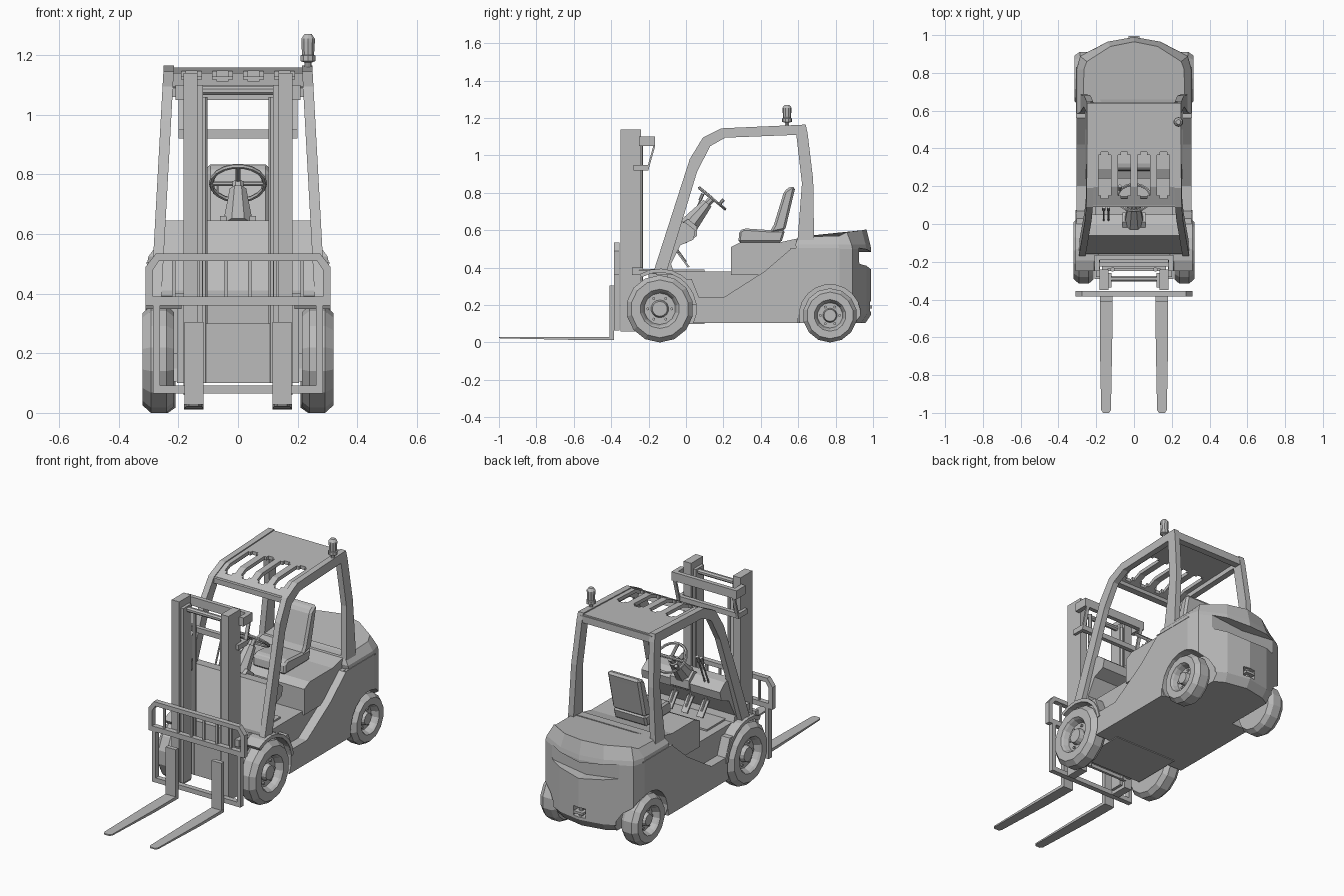
import bpy, bmesh, math
from mathutils import Vector, Matrix

if "Cube" in bpy.data.objects:
    bpy.data.objects.remove(bpy.data.objects["Cube"], do_unlink=True)

GREY = (0.5, 0.5, 0.5, 1)
mat = bpy.data.materials.new("plain grey")
mat.use_nodes = True
mat.diffuse_color = GREY
mat.node_tree.nodes["Principled BSDF"].inputs["Base Color"].default_value = GREY


def finish(name, bm, mirror=False):
    """Turn a bmesh into an object, optionally with its copy at -x."""
    if mirror:
        copy = bmesh.ops.duplicate(bm, geom=bm.verts[:] + bm.edges[:] + bm.faces[:])["geom"]
        for v in copy:
            if isinstance(v, bmesh.types.BMVert):
                v.co.x = -v.co.x
    bmesh.ops.recalc_face_normals(bm, faces=bm.faces[:])
    me = bpy.data.meshes.new(name)
    bm.to_mesh(me)
    bm.free()
    me.materials.append(mat)
    ob = bpy.data.objects.new(name, me)
    bpy.context.collection.objects.link(ob)
    return ob


def loft(name, rings, mirror=False):
    """Skin a list of closed rings and cap the ends."""
    bm = bmesh.new()
    rows = [[bm.verts.new(p) for p in r] for r in rings]
    n = len(rows[0])
    for a, b in zip(rows, rows[1:]):
        for i in range(n):
            j = (i + 1) % n
            bm.faces.new((a[i], a[j], b[j], b[i]))
    bm.faces.new(rows[0])
    bm.faces.new(rows[-1])
    return finish(name, bm, mirror)


def side(name, pts, lo, hi, mirror=False, lean=0):
    """Extrude a (y, z) outline from x = lo to hi; lean spreads it downward."""
    return loft(name, [[(x + s * lean * (1.15 - z), y, z) for y, z in pts]
                       for x, s in ((lo, -1 if lo < 0 else 1), (hi, 1))], mirror)


def front(name, pts, lo, hi, mirror=False):
    """Extrude an (x, z) outline from y = lo to hi."""
    return loft(name, [[(x, y, z) for x, z in pts] for y in (lo, hi)], mirror)


def box(name, x, y, z, mirror=False):
    return side(name, [(y[0], z[0]), (y[1], z[0]), (y[1], z[1]), (y[0], z[1])], *x, mirror)


def lathe(name, origin, axis, profile, seg=10, mirror=False, turn=0.5):
    """Spin (radius, distance) points about an axis."""
    rot = Vector(axis).to_track_quat('Z', 'Y')
    ring = lambda r, t: [Vector(origin) + rot @ Vector((r * math.cos(a), r * math.sin(a), t))
                         for a in ((i + turn) * math.tau / seg for i in range(seg))]
    return loft(name, [ring(r, t) for r, t in profile], mirror)


def rod(name, a, b, r, mirror=False, seg=8, r2=None):
    d = Vector(b) - Vector(a)
    return lathe(name, a, d, [(r, 0), (r2 or r, d.length)], seg, mirror)


def apply(ob, mod):
    bpy.context.view_layer.objects.active = ob
    bpy.ops.object.modifier_apply(modifier=mod.name)


def cut(ob, cutter):
    mod = ob.modifiers.new("cut", 'BOOLEAN')
    mod.operation, mod.solver, mod.object = 'DIFFERENCE', 'EXACT', cutter
    apply(ob, mod)
    bpy.data.objects.remove(cutter, do_unlink=True)


def bevel(ob, width, seg=1):
    mod = ob.modifiers.new("bevel", 'BEVEL')
    mod.width, mod.segments = width, seg
    apply(ob, mod)


# Wheels with recessed rims, hubs and bolts
for label, y, r, x in (("front", -0.14, 0.18, 0.215), ("rear", 0.77, 0.145, 0.21)):
    w, rim = 0.105, r * 0.53
    lathe(label + "_wheels", (x, y, r), (1, 0, 0),
          [(rim, 0), (r * 0.88, 0), (r, 0.025), (r, w - 0.028), (r * 0.86, w), (rim * 1.1, w),
           (rim, w - 0.012), (rim * 0.88, w - 0.04), (rim * 0.5, w - 0.04), (rim * 0.42, w - 0.015)],
          14, True)
    for k in range(6):
        a = k * math.tau / 6
        p = Vector((x + w - 0.042, y + rim * 0.67 * math.cos(a), r + rim * 0.67 * math.sin(a)))
        rod(f"{label}_bolts", p, p + Vector((0.012, 0, 0)), 0.008, True, 6)

# Front chassis, fenders, floor and side sills
box("front_chassis", (-0.205, 0.205), (-0.2, 0.1), (0.1, 0.39))
arc = [math.radians(a) for a in range(8, 121, 16)]
side("front_fenders", [(-0.14 + r * math.cos(a), 0.18 + r * math.sin(a))
     for r, seq in ((0.215, arc), (0.195, arc[::-1])) for a in seq], 0.19, 0.31, True)
sill = side("side_sills", [(0, 0.105), (0.6, 0.105), (0.6, 0.5), (0.56, 0.5), (0.42, 0.38),
            (0.2, 0.24), (0.07, 0.24), (0.03, 0.34), (0, 0.34)], -0.305, 0.305)
for s in (0.2, -0.4):
    cut(sill, rod("arch", (s, -0.14, 0.18), (s + 0.2, -0.14, 0.18), 0.195, seg=20))
side("floor", [(-0.1, 0.2), (0.5, 0.2), (0.5, 0.38), (-0.1, 0.38)], -0.25, 0.25)

# Seat base and seat
side("seat_base", [(0.24, 0.36), (0.24, 0.51), (0.29, 0.535), (0.5, 0.535), (0.66, 0.57), (0.66, 0.36)],
     -0.26, 0.26)
bevel(side("seat_cushion", [(0.28, 0.535), (0.285, 0.595), (0.31, 0.61), (0.46, 0.6), (0.53, 0.6),
           (0.51, 0.535)], -0.105, 0.105), 0.01)
bevel(side("seat_back", [(0.44, 0.58), (0.47, 0.63), (0.525, 0.81), (0.56, 0.835), (0.585, 0.83),
           (0.575, 0.79), (0.53, 0.6)], -0.105, 0.105), 0.012)

# Rear body and counterweight, stacked outlines
def plan(pts):
    return pts + [(-x, y, z) for x, y, z in pts[-2::-1]]

def hull(z, k=1.0, back=0.0):
    return plan([(x * k, y - back, z) for x, y in
                 ((0.305, 0.59), (0.305, 0.82), (0.285, 0.89), (0.14, 0.965), (0, 0.99))])

rear = loft("rear_body", [hull(0.105, 0.94, 0.03), hull(0.15, 1), hull(0.5, 1), hull(0.525, 0.985, 0.005),
            plan([(0.27, 0.6, 0.565), (0.265, 0.82, 0.57), (0.25, 0.86, 0.59), (0.125, 0.94, 0.6),
                  (0, 0.965, 0.605)])])
for s in (0.19, -0.39):
    cut(rear, rod("arch", (s, 0.77, 0.145), (s + 0.2, 0.77, 0.145), 0.165, seg=20))
cut(rear, front("vent", [(-0.27, 0.51), (0, 0.485), (0.27, 0.51), (0.21, 0.42), (0, 0.39), (-0.21, 0.42)],
                0.925, 1.1))
cut(rear, box("tow_slot", (-0.04, 0.04), (0.94, 1.1), (0.165, 0.22)))
rod("tow_pin", (0, 0.965, 0.16), (0, 0.965, 0.225), 0.012)
box("tow_bar", (-0.03, 0.03), (0.95, 0.995), (0.183, 0.197))
side("hood_seam", [(0.56, 0.5), (0.56, 0.506), (0.83, 0.506), (0.83, 0.5)], 0.29, 0.307, True)

# Front cowl, dashboard and pedals
side("front_cowl", [(-0.16, 0.36), (-0.16, 0.41), (-0.06, 0.645), (0.0, 0.64), (0.05, 0.6), (0.04, 0.55),
     (-0.03, 0.52), (-0.08, 0.42), (-0.06, 0.36)], -0.235, 0.235, lean=0.035)
for x in (-0.1, 0, 0.1):
    side("pedal", [(-0.05, 0.48), (-0.04, 0.48), (0.02, 0.405), (0.01, 0.4)], x - 0.02, x + 0.02)
    rod("pedal_arm", (x, -0.05, 0.5), (x, 0, 0.43), 0.006)

# Steering column and wheel
side("dash_binnacle", [(-0.05, 0.62), (0.01, 0.66), (0.06, 0.62), (0.06, 0.57), (0, 0.53), (-0.03, 0.54)],
     -0.06, 0.06)
rod("steering_column", (0, 0.01, 0.62), (0, 0.115, 0.745), 0.055, seg=8, r2=0.03)
hub = Vector((0, 0.14, 0.77))
rod("steering_shaft", (0, 0.1, 0.727), hub, 0.02)
tilt = Matrix.Rotation(-0.69, 3, 'X')
bpy.ops.mesh.primitive_torus_add(major_segments=18, minor_segments=6, major_radius=0.09,
                                 minor_radius=0.008, location=hub, rotation=(-0.69, 0, 0))
ring = bpy.context.object
ring.name = "steering_wheel"
ring.data.materials.append(mat)
for a in (0, math.pi, -math.pi / 2):
    rod("steering_spoke", hub, hub + tilt @ Vector((0.09 * math.cos(a), 0.09 * math.sin(a), 0)), 0.009)
rod("steering_knob", hub + tilt @ Vector((-0.075, 0.05, 0)), hub + tilt @ Vector((-0.075, 0.05, 0.035)), 0.01)
for x in (-0.16, -0.135):
    rod("control_lever", (x, 0.01, 0.6), (x, 0.08, 0.77), 0.005)
    rod("lever_knob", (x, 0.075, 0.76), (x, 0.09, 0.795), 0.01)

# Overhead guard: side frames, slotted roof, cross bars
side("guard_frames", [(-0.17, 0.39), (0.02, 0.98), (0.09, 1.095), (0.19, 1.145), (0.64, 1.165),
     (0.65, 1.12), (0.68, 0.87), (0.685, 0.53), (0.595, 0.53), (0.62, 0.85), (0.59, 1.11),
     (0.21, 1.095), (0.13, 1.05), (0.06, 0.915), (-0.1, 0.39)], 0.215, 0.25, True, lean=0.055)
roof = side("roof", [(0.095, 1.075), (0.1, 1.095), (0.195, 1.14), (0.64, 1.158), (0.64, 1.138),
            (0.2, 1.12)], -0.23, 0.23)
for x in (-0.156, -0.052, 0.052, 0.156):
    slot = box("slot", (x - 0.033, x + 0.033), (0.135, 0.38), (1, 1.3))
    bm = bmesh.new()
    bm.from_mesh(slot.data)
    upright = [e for e in bm.edges if abs(e.verts[0].co.z - e.verts[1].co.z) > 0.1]
    bmesh.ops.bevel(bm, geom=upright, offset=0.015, segments=2, affect='EDGES')
    bm.to_mesh(slot.data)
    bm.free()
    cut(roof, slot)
box("roof_rear_bar", (-0.23, 0.23), (0.605, 0.645), (1.11, 1.15))
side("roof_front_bar", [(0.09, 1.06), (0.09, 1.09), (0.12, 1.1), (0.13, 1.06)], -0.23, 0.23)

# Warning beacon
lathe("beacon", (0.235, 0.54, 1.15), (0, 0, 1),
      [(0.012, 0), (0.012, 0.025), (0.026, 0.03), (0.026, 0.048), (0.021, 0.05), (0.024, 0.095),
       (0.024, 0.105), (0.013, 0.12)], 10)

# Mast: channels, inner rails, cylinders, cross members
box("mast_channels", (0.135, 0.183), (-0.35, -0.24), (0.06, 1.14), True)
box("inner_rails", (0.118, 0.136), (-0.335, -0.26), (0.08, 1.1), True)
rod("lift_cylinders", (0.113, -0.24, 0.1), (0.113, -0.24, 1.06), 0.012, True)
box("mast_top_bar", (-0.21, 0.21), (-0.19, -0.165), (1.05, 1.1))
box("mast_top_arms", (0.183, 0.21), (-0.25, -0.165), (1.05, 1.1), True)
side("mast_braces", [(-0.175, 1.05), (-0.165, 1.05), (-0.2, 0.925), (-0.21, 0.925)], 0.18, 0.2, True)
box("mast_mid_bar", (-0.2, 0.2), (-0.225, -0.2), (0.92, 0.95))
box("mast_mid_arms", (0.18, 0.2), (-0.28, -0.2), (0.92, 0.95), True)
rod("mast_top_roller", (-0.14, -0.29, 1.08), (0.14, -0.29, 1.08), 0.015)
box("mast_lower_plate", (-0.14, 0.14), (-0.25, -0.235), (0.1, 0.3))
box("mast_mount", (-0.17, 0.17), (-0.24, -0.19), (0.12, 0.24))
box("tilt_brackets", (0.183, 0.21), (-0.29, -0.23), (0.36, 0.4), True)
rod("tilt_cylinders", (0.197, -0.25, 0.38), (0.197, -0.1, 0.38), 0.015, True)

# Carriage and load backrest
CY = (-0.385, -0.355)
front("backrest_frame", [(0, 0.535), (0.275, 0.535), (0.31, 0.49), (0.31, 0.36), (0.285, 0.36),
      (0.285, 0.48), (0.265, 0.51), (0, 0.51)], *CY, True)
box("carriage_bar", (-0.31, 0.31), CY, (0.36, 0.39))
box("carriage_lower_bar", (-0.285, 0.285), CY, (0.065, 0.092))
box("carriage_posts", (0.262, 0.285), CY, (0.08, 0.37), True)
for x in (0.04, 0.125, 0.215):
    box("backrest_bars", (x - 0.006, x + 0.006), (-0.376, -0.364), (0.38, 0.52), True)

# Forks
box("fork_shanks", (0.115, 0.18), (-0.41, -0.385), (0.012, 0.305), True)
loft("fork_blades", [[(0.148 + s * w, y, z) for s, z in ((-1, lo), (1, lo), (1, 0.03), (-1, 0.03))]
     for y, w, lo in ((-0.39, 0.033, 0.012), (-0.6, 0.033, 0.014), (-0.985, 0.026, 0.022),
                      (-1.0, 0.016, 0.023))], True)
